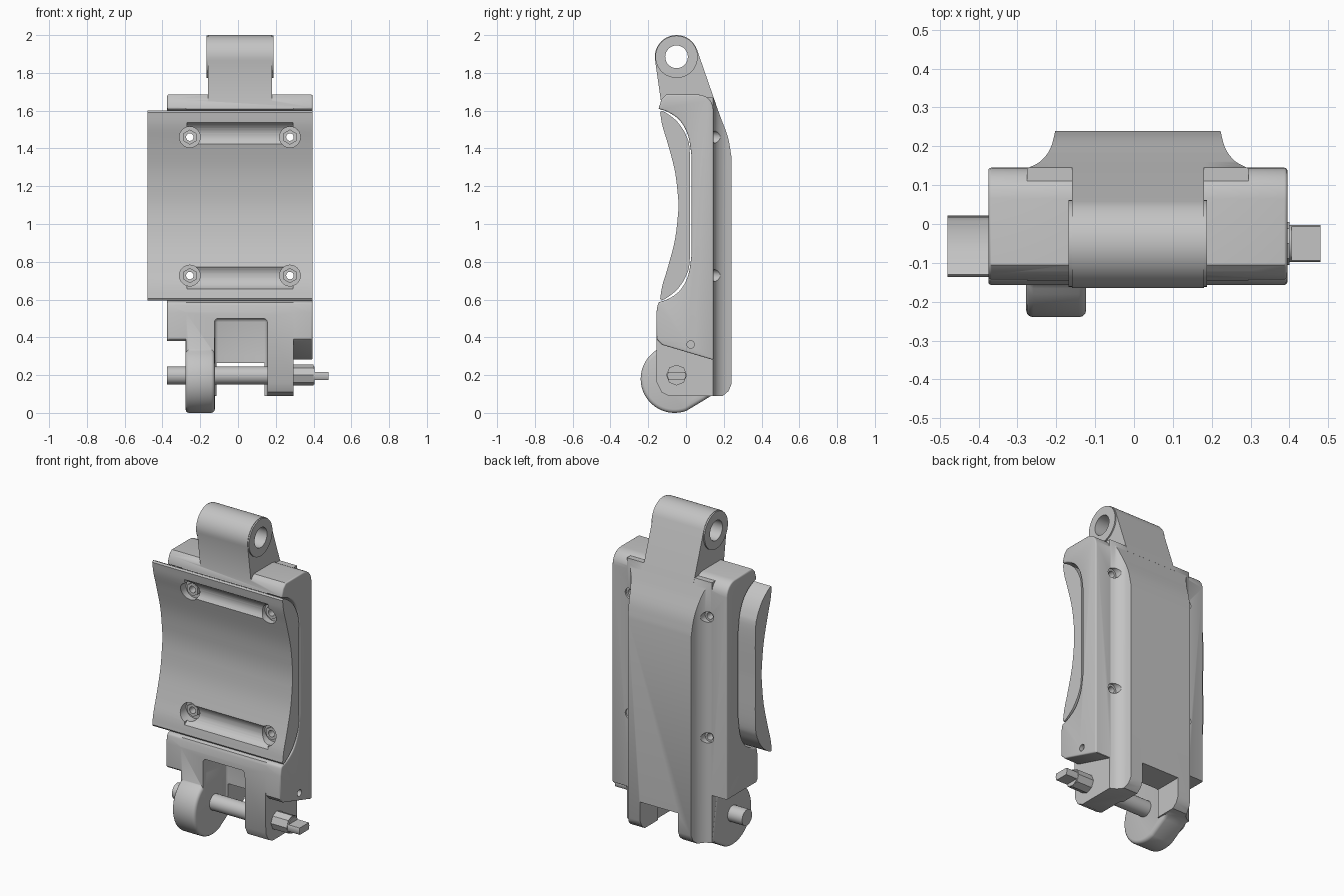
import bpy, bmesh, math
from mathutils import Vector, Matrix

cube = bpy.data.objects.get("Cube")
if cube:
    bpy.data.objects.remove(cube, do_unlink=True)

steel = bpy.data.materials.new("grey_steel")
steel.use_nodes = True
GREY = (0.55, 0.55, 0.55, 1)
steel.diffuse_color = GREY
steel.node_tree.nodes["Principled BSDF"].inputs["Base Color"].default_value = GREY

MID = 0.01          # centre line of the symmetric body
PIVOT_Y = -0.05     # shared by the upper eye and the lower pin


def finish(name, bm):
    bmesh.ops.recalc_face_normals(bm, faces=bm.faces)
    mesh = bpy.data.meshes.new(name)
    bm.to_mesh(mesh)
    bm.free()
    mesh.materials.append(steel)
    ob = bpy.data.objects.new(name, mesh)
    bpy.context.scene.collection.objects.link(ob)
    return ob


def bake(ob):
    bpy.context.view_layer.update()
    deps = bpy.context.evaluated_depsgraph_get()
    mesh = bpy.data.meshes.new_from_object(ob.evaluated_get(deps))
    ob.modifiers.clear()
    ob.data = mesh


def prism(name, pts, lo, hi, axis="x", bevel=0):
    """Extrude a (y, z) profile along x, or an (x, y) profile along z."""
    bm = bmesh.new()
    place = (lambda p, t: (t, *p)) if axis == "x" else (lambda p, t: (*p, t))
    face = bm.faces.new([bm.verts.new(place(p, lo)) for p in pts])
    ext = bmesh.ops.extrude_face_region(bm, geom=[face])
    shift = Vector((hi - lo, 0, 0) if axis == "x" else (0, 0, hi - lo))
    for g in ext["geom"]:
        if isinstance(g, bmesh.types.BMVert):
            g.co += shift
    ob = finish(name, bm)
    if bevel:
        mod = ob.modifiers.new("soft_edges", "BEVEL")
        mod.width, mod.segments, mod.angle_limit = bevel, 3, math.radians(50)
        bake(ob)
    return ob


def rod(name, axis, centre, radius, lo, hi, sides=32):
    """Cylinder along x or y; centre holds the other two coordinates."""
    bm = bmesh.new()
    bmesh.ops.create_cone(bm, cap_ends=True, segments=sides, radius1=radius,
                          radius2=radius, depth=hi - lo)
    a, b = centre
    m = (lo + hi) / 2
    if axis == "x":
        mat = Matrix.Translation((m, a, b)) @ Matrix.Rotation(math.pi / 2, 4, "Y")
    else:
        mat = Matrix.Translation((a, m, b)) @ Matrix.Rotation(math.pi / 2, 4, "X")
    bm.transform(mat)
    return finish(name, bm)


def box(x0, x1, y0, y1, z0, z1, bevel=0):
    return prism("box", [(y0, z0), (y1, z0), (y1, z1), (y0, z1)], x0, x1, bevel=bevel)


def combine(ob, tool, how):
    mod = ob.modifiers.new("bool", "BOOLEAN")
    mod.operation, mod.solver, mod.object = how, "EXACT", tool
    bake(ob)
    bpy.data.objects.remove(tool, do_unlink=True)


def spline(pts, steps=5):
    """Smooth open curve through the points."""
    p = [Vector(q) for q in pts]
    p = [2 * p[0] - p[1]] + p + [2 * p[-1] - p[-2]]
    out = []
    for a, b, c, d in zip(p, p[1:], p[2:], p[3:]):
        for i in range(steps):
            t = i / steps
            out.append(tuple(0.5 * (2 * b + (c - a) * t + (2 * a - 5 * b + 4 * c - d) * t * t
                                    + (3 * b - a - 3 * c + d) * t ** 3)))
    return out + [tuple(p[-2])]


def arc(cy, cz, r, start, end, n=16):
    return [(cy + r * math.cos(math.radians(start + (end - start) * i / n)),
             cz + r * math.sin(math.radians(start + (end - start) * i / n)))
            for i in range(n + 1)]


# Concave seat in the front of the body, from bottom to top
half = [(-0.145, 0.585), (-0.09, 0.605), (-0.03, 0.65), (0.012, 0.73), (0.03, 0.84)]
seat = spline(half) + spline([(y, 2.195 - z) for y, z in reversed(half)])

# Wide side flanks
flank = seat + [(-0.13, 1.66), (-0.105, 1.685)] + arc(0.065, 1.605, 0.08, 90, 0, 6) \
    + [(0.145, 0.28), (-0.125, 0.36), (-0.155, 0.39), (-0.157, 0.53), (-0.15, 0.57)]
body = prism("link_body", flank, -0.375, 0.395, bevel=0.008)
combine(body, box(-0.6, -0.27, -0.5, 0.5, 0, 0.38), "DIFFERENCE")

# Deep spine with concave shoulders, running down into both legs
spine_side = seat + [(-0.12, 1.67), (0.145, 1.67)] \
    + spline([(0.185, 1.56), (0.222, 1.46), (0.24, 1.36)], 4) \
    + [(0.24, 0.15), (0.225, 0.115), (0.195, 0.09), (-0.09, 0.09), (-0.13, 0.11),
       (-0.155, 0.16), (-0.157, 0.53), (-0.15, 0.57)]
spine = prism("spine", spine_side, -0.5, 0.5)
shoulder = spline([(0.285, 0.143), (0.25, 0.162), (0.225, 0.195), (0.212, 0.242)], 4)
plan = [(MID + x, y) for x, y in [(0.285, -0.3)] + shoulder]
plan += [(MID - x, y) for x, y in reversed([(0.285, -0.3)] + shoulder)]
combine(spine, prism("plan", plan, 0, 2, "z"), "INTERSECT")

# Opening between the legs
combine(spine, box(-0.125, 0.155, -0.4, 0.07, -0.1, 0.5, 0.02), "DIFFERENCE")
combine(spine, box(-0.115, 0.14, -0.4, 0.4, -0.1, 0.265), "DIFFERENCE")
combine(body, box(-0.125, 0.155, -0.4, 0.07, -0.1, 0.5, 0.02), "DIFFERENCE")
combine(body, spine, "UNION")

# Upper hinge eye and its end collars
EYE = (PIVOT_Y, 1.885)
eye = arc(*EYE, 0.115, 20, 190, 24) + [(-0.13, 1.63), (0.16, 1.63)]
combine(body, prism("eye", eye, -0.16, 0.18), "UNION")
combine(body, rod("collar", "x", EYE, 0.112, -0.168, 0.188, 40), "UNION")
combine(body, rod("eye_hole", "x", EYE, 0.06, -0.4, 0.4), "DIFFERENCE")

# Round lower hinge lobe
lobe = arc(-0.06, 0.18, 0.18, 120, 290, 28) + [(0.1, 0.07), (0.15, 0.1), (0.1, 0.4), (-0.14, 0.42)]
combine(body, prism("lobe", lobe, -0.278, -0.123, bevel=0.02), "UNION")

# Rear bolt holes with countersinks, and the side locking hole
bolts = [(x, z) for x in (-0.255, 0.275) for z in (0.727, 1.46)]
for x, z in bolts:
    combine(body, rod("bore", "y", (x, z), 0.02, -0.3, 0.4, 16), "DIFFERENCE")
    combine(body, rod("sink", "y", (x, z), 0.032, 0.135, 0.4, 20), "DIFFERENCE")
combine(body, rod("lock_hole", "x", (0.025, 0.362), 0.02, 0.37, 0.5, 16), "DIFFERENCE")

# Front pad: shallow curved face, bowed back
front = spline([(-0.137, 1.59), (-0.125, 1.52), (-0.095, 1.42), (-0.057, 1.27), (-0.037, 1.09)])
back = spline([(0.02, 1.09), (0.02, 1.38), (0.0, 1.47), (-0.045, 1.54), (-0.1, 1.585), (-0.13, 1.6)])
upper = back + front
lower = [(y, 2.195 - z) for y, z in reversed(upper)]
pad = prism("front_pad", upper[:-1] + lower[1:], -0.48, 0.395)
for z in (0.727, 1.468):
    combine(pad, rod("trough", "x", (-0.155, z), 0.075, -0.27, 0.29), "DIFFERENCE")
for x, z in bolts:
    combine(pad, rod("socket", "y", (x, z), 0.055, -0.3, -0.055), "DIFFERENCE")
    combine(pad, rod("bore", "y", (x, z), 0.02, -0.3, 0.3, 16), "DIFFERENCE")

# Hex nuts in the pad sockets
parts = [body, pad]
for i, (x, z) in enumerate(bolts):
    nut = rod("hex_nut_%d" % (i + 1), "y", (x, z), 0.04, -0.072, -0.05, 6)
    combine(nut, rod("bore", "y", (x, z), 0.02, -0.3, 0.3, 16), "DIFFERENCE")
    parts.append(nut)

# Lower hinge pin with a flattened tip
PIN = (PIVOT_Y, 0.198)
parts.append(rod("hinge_pin", "x", PIN, 0.048, -0.375, 0.405))
tip = rod("pin_tip", "x", PIN, 0.048, 0.4, 0.48)
combine(tip, box(0.3, 0.6, -0.2, 0.2, 0.175, 0.217), "INTERSECT")
parts.append(tip)
parts.append(rod("pin_washer", "x", (PIVOT_Y, 0.2), 0.055, 0.29, 0.4, 8))

# Smooth shading with sharp edges kept
bpy.ops.object.select_all(action="DESELECT")
for ob in parts:
    ob.select_set(True)
bpy.context.view_layer.objects.active = body
bpy.ops.object.shade_smooth_by_angle(angle=math.radians(35))
